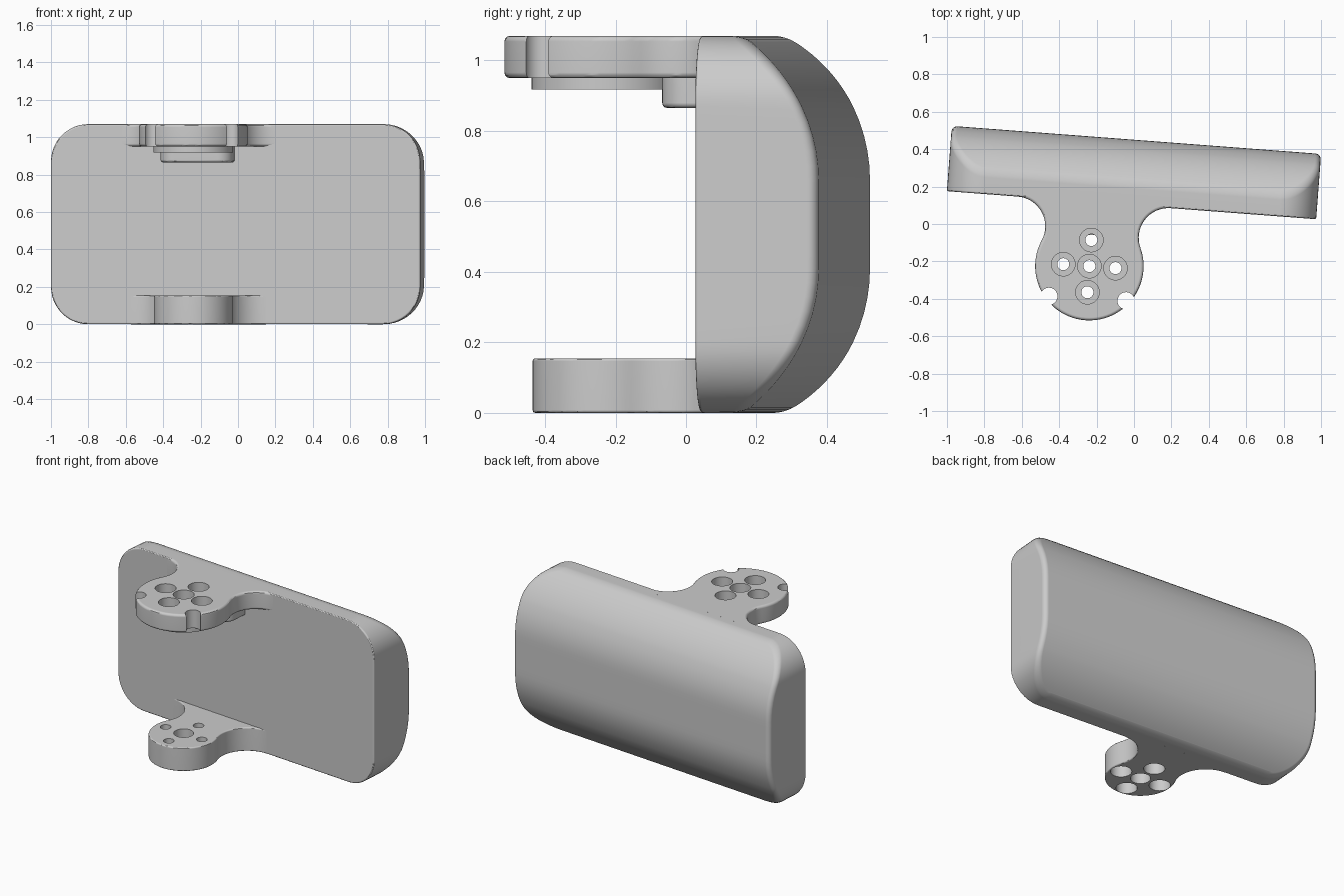
import bpy, bmesh, math
from mathutils import Vector

cube = bpy.data.objects.get("Cube")
if cube:
    bpy.data.objects.remove(cube)

TILT = math.radians(-4.34)      # whole part is turned slightly about z
ORIGIN = (0, 0.275, 0)
H = 1.07                        # body height
HX, FRONT, DEPTH = 0.99, -0.175, 0.35
CX, CY = -0.20, -0.517          # hub centre shared by both arms

grey = bpy.data.materials.new("light grey")
grey.use_nodes = True
grey.diffuse_color = (0.6, 0.6, 0.6, 1)
grey.node_tree.nodes["Principled BSDF"].inputs["Base Color"].default_value = (0.6, 0.6, 0.6, 1)


def finish(bm, name):
    bmesh.ops.recalc_face_normals(bm, faces=bm.faces)
    me = bpy.data.meshes.new(name)
    bm.to_mesh(me)
    bm.free()
    me.materials.append(grey)
    ob = bpy.data.objects.new(name, me)
    ob.location = ORIGIN
    ob.rotation_euler.z = TILT
    bpy.context.collection.objects.link(ob)
    return ob


def activate(ob):
    bpy.ops.object.select_all(action='DESELECT')
    ob.select_set(True)
    bpy.context.view_layer.objects.active = ob


def cylinder(name, x, y, r, z0, z1, n=40):
    bm = bmesh.new()
    bmesh.ops.create_cone(bm, cap_ends=True, segments=n, radius1=r, radius2=r, depth=z1 - z0)
    bmesh.ops.translate(bm, verts=bm.verts, vec=(x, y, (z0 + z1) / 2))
    return finish(bm, name)


def drill(ob, x, y, r, z0, z1):
    """Cut a round hole and discard the cutter."""
    cutter = cylinder("cutter", x, y, r, z0, z1)
    cutter.hide_render = True
    bpy.context.view_layer.update()
    mod = ob.modifiers.new("hole", 'BOOLEAN')
    mod.operation, mod.solver, mod.object = 'DIFFERENCE', 'EXACT', cutter
    activate(ob)
    bpy.ops.object.modifier_apply(modifier=mod.name)
    bpy.data.objects.remove(cutter)


def smooth(ob):
    activate(ob)
    bpy.ops.object.shade_smooth_by_angle(angle=math.radians(30))
    mod = ob.modifiers.new("even shading", 'WEIGHTED_NORMAL')
    mod.keep_sharp = True


def back_y(z):
    """Back of the body: flat in the middle, curved in to top and bottom."""
    dz = max(0, abs(z - H / 2) - 0.125)
    return FRONT + DEPTH - 0.48 + math.sqrt(0.48 ** 2 - dz ** 2)


def make_body():
    # right half of the rounded outline, from bottom to top
    rc, n = 0.2, 12
    half = []
    for i in range(n + 1):
        a = math.radians(-90 + 90 * i / n)
        half.append((HX - rc + rc * math.cos(a), rc + rc * math.sin(a)))
    half += [(HX, rc + (H - 2 * rc) * i / 16) for i in range(1, 16)]
    half += [(x, H - z) for x, z in reversed(half[:n + 1])]

    bm = bmesh.new()
    fr = [bm.verts.new((x, FRONT, z)) for x, z in half]
    fl = [bm.verts.new((-x, FRONT, z)) for x, z in half]
    br = [bm.verts.new((x, back_y(z), z)) for x, z in half]
    bl = [bm.verts.new((-x, back_y(z), z)) for x, z in half]
    front_loop, back_loop = fr + fl[::-1], br + bl[::-1]
    front = bm.faces.new(front_loop)
    m = len(front_loop)
    for i in range(m):
        j = (i + 1) % m
        bm.faces.new((front_loop[i], back_loop[i], back_loop[j], front_loop[j]))
    for i in range(len(half) - 1):
        bm.faces.new((br[i], bl[i], bl[i + 1], br[i + 1]))
    bmesh.ops.recalc_face_normals(bm, faces=bm.faces)
    back_edges = [bm.edges.get((back_loop[i], back_loop[(i + 1) % m])) for i in range(m)]
    front_edges = list(front.edges)
    bmesh.ops.bevel(bm, geom=back_edges, offset=0.03, segments=4, profile=0.5,
                    affect='EDGES', clamp_overlap=False)
    bmesh.ops.bevel(bm, geom=[e for e in front_edges if e.is_valid], offset=0.01, segments=3,
                    profile=0.5, affect='EDGES', clamp_overlap=False)
    return finish(bm, "body")


def make_arm(name, R, a, z0, z1, fillet):
    """Round hub whose neck flares into the body front with tangent arcs."""
    d = FRONT - CY
    r = (a * a + d * d - R * R) / (2 * (R + d))
    phi = math.atan2(r - d, a)
    half = [(-a, 0.05 + FRONT)]
    for i in range(17):
        t = math.pi / 2 + (phi - math.pi / 2) * i / 16
        half.append((-a + r * math.cos(t), FRONT - r + r * math.sin(t)))
    start, end = phi + math.pi, 1.5 * math.pi
    for i in range(1, 25):
        t = start + (end - start) * i / 24
        half.append((R * math.cos(t), CY + R * math.sin(t)))
    pts = half + [(-x, y) for x, y in reversed(half[:-1])]

    bm = bmesh.new()
    low = [bm.verts.new((CX + x, y, z0)) for x, y in pts]
    high = [bm.verts.new((CX + x, y, z1)) for x, y in pts]
    m = len(pts)
    bm.faces.new(low)
    bm.faces.new(high)
    for i in range(m):
        j = (i + 1) % m
        bm.faces.new((low[i], low[j], high[j], high[i]))
    bmesh.ops.recalc_face_normals(bm, faces=bm.faces)
    rim = [bm.edges.get((ring[i], ring[i + 1])) for ring in (low, high) for i in range(1, m - 2)]
    bmesh.ops.bevel(bm, geom=rim, offset=fillet, segments=3, profile=0.5,
                    affect='EDGES', clamp_overlap=False)
    return finish(bm, name)


def make_cable_block():
    bm = bmesh.new()
    bmesh.ops.create_cube(bm, size=1)
    bmesh.ops.scale(bm, verts=bm.verts, vec=(0.39, 0.20, 0.095))
    bmesh.ops.translate(bm, verts=bm.verts, vec=(CX, -0.25, 0.9125))
    corners = [e for e in bm.edges
               if all(v.co.y < -0.3 for v in e.verts) and abs(e.verts[0].co.z - e.verts[1].co.z) > 0.05]
    bmesh.ops.bevel(bm, geom=corners, offset=0.08, segments=8, profile=0.5, affect='EDGES')
    rim = [e for e in bm.edges if all(v.co.z < 0.87 for v in e.verts)
           and not all(v.co.y > -0.16 for v in e.verts)]
    bmesh.ops.bevel(bm, geom=rim, offset=0.015, segments=3, profile=0.5, affect='EDGES')
    return finish(bm, "cable_block")


body = make_body()
top_arm = make_arm("top_arm", 0.29, 0.41, 0.95, H, 0.016)
bottom_arm = make_arm("bottom_arm", 0.21, 0.36, 0.0, 0.155, 0.008)
hub_plate = cylinder("hub_plate", CX, CY, 0.213, 0.917, 0.955, 64)
block = make_cable_block()

# screw holes: one in the middle and four around it
ring = [(0, 0)] + [(0.14 * dx, 0.14 * dy) for dx, dy in ((1, 0), (-1, 0), (0, 1), (0, -1))]
for dx, dy in ring:
    x, y = CX + dx, CY + dy
    drill(top_arm, x, y, 0.063, 1.0, 1.2)
    drill(top_arm, x, y, 0.032, 0.8, 1.03)
    drill(hub_plate, x, y, 0.032, 0.8, 1.03)
    if dx == dy == 0:
        drill(bottom_arm, x, y, 0.06, -0.1, 0.3)
    else:
        drill(bottom_arm, x, y, 0.063, -0.1, 0.105)
        drill(bottom_arm, x, y, 0.032, 0.08, 0.3)

# two round notches in the rim of the top arm
for angle in (221, 321):
    t = math.radians(angle)
    drill(top_arm, CX + 0.27 * math.cos(t), CY + 0.27 * math.sin(t), 0.046, 0.8, 1.2)

for ob in (body, top_arm, bottom_arm, hub_plate, block):
    smooth(ob)
